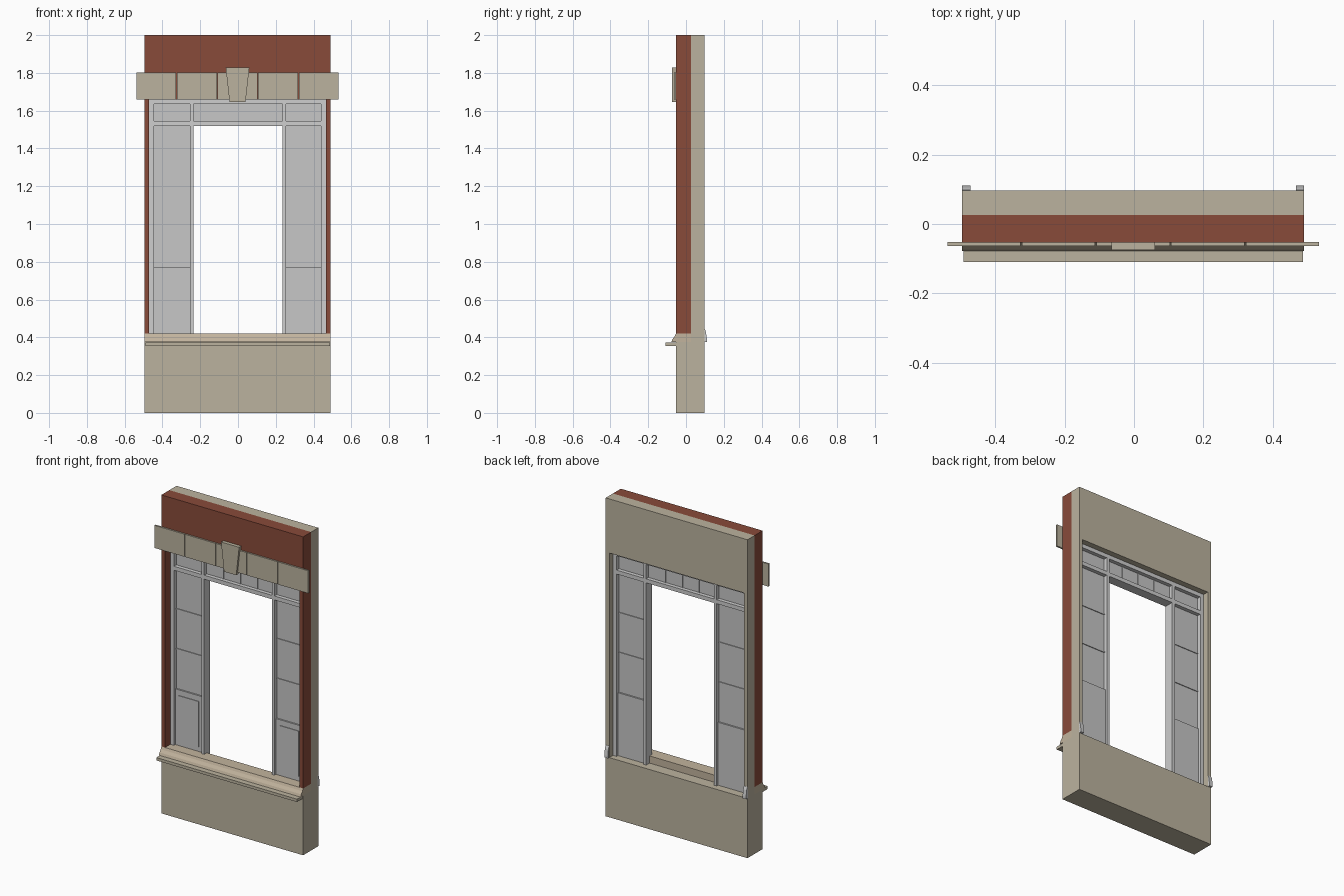
import bpy, bmesh

cube = bpy.data.objects.get("Cube")
if cube:
    bpy.data.objects.remove(cube, do_unlink=True)


def material(name, colour):
    m = bpy.data.materials.new(name)
    m.use_nodes = True
    rgba = (*colour, 1)
    m.diffuse_color = rgba
    m.node_tree.nodes["Principled BSDF"].inputs["Base Color"].default_value = rgba
    return m


STONE = material("limestone", (0.50, 0.45, 0.345))
SILL = material("warm_stone", (0.54, 0.455, 0.34))
BRICK = material("red_brick", (0.25, 0.07, 0.042))
FRAME = material("pale_grey_paint", (0.62, 0.62, 0.62))
PANE = material("grey_pane", (0.57, 0.57, 0.57))


def prism(name, mat, outline, axis, lo, hi):
    """Extrude a 2D outline along x (outline is y, z) or along y (outline is x, z)."""
    bm = bmesh.new()

    def place(p, d):
        return (d, p[0], p[1]) if axis == "x" else (p[0], d, p[1])
    a = [bm.verts.new(place(p, lo)) for p in outline]
    b = [bm.verts.new(place(p, hi)) for p in outline]
    bm.faces.new(a)
    bm.faces.new(b[::-1])
    for i in range(len(a)):
        j = (i + 1) % len(a)
        bm.faces.new((a[i], b[i], b[j], a[j]))
    bmesh.ops.recalc_face_normals(bm, faces=bm.faces)
    mesh = bpy.data.meshes.new(name)
    bm.to_mesh(mesh)
    bm.free()
    mesh.materials.append(mat)
    ob = bpy.data.objects.new(name, mesh)
    bpy.context.collection.objects.link(ob)
    return ob


def box(name, mat, x, y, z):
    return prism(name, mat, [(x[0], z[0]), (x[1], z[0]), (x[1], z[1]), (x[0], z[1])],
                 "y", *y)


# Overall limits of the wall and its opening
L, R = -0.495, 0.49
OL, OR = -0.47, 0.465
FRONT, MID, BACK = -0.053, 0.026, 0.097
HEAD, TOP = 1.66, 2.0
SILL_TOP, SILL_LOW = 0.42, 0.375


def portal(name, mat, y, foot):
    """Upside-down U of wall around the opening, in one piece."""
    prism(name, mat, [(L, foot), (OL, foot), (OL, HEAD), (OR, HEAD),
                      (OR, foot), (R, foot), (R, TOP), (L, TOP)], "y", *y)


# Wall
box("base_wall", STONE, (L, R), (FRONT, BACK), (0, SILL_LOW))
portal("brick_facing", BRICK, (FRONT, MID), SILL_TOP)
portal("stone_backing", STONE, (MID, BACK), SILL_LOW)

# Moulded sill and its projecting ledge
prism("sill_moulding", SILL, [(MID, SILL_LOW), (MID, SILL_TOP), (FRONT, SILL_TOP),
      (-0.06, 0.405), (-0.072, 0.39), (-0.078, SILL_LOW)], "x", L, R)
box("sill_ledge", STONE, (L + 0.004, R - 0.004), (-0.109, FRONT), (0.355, 0.373))

# Lintel blocks with open joints, and keystone
joints = [-0.537, -0.325, -0.11, 0.105, 0.32, 0.532]
for i in range(5):
    box(f"lintel_block_{i + 1}", STONE, (joints[i] + 0.002 * (i > 0),
        joints[i + 1] - 0.002 * (i < 4)), (-0.063, FRONT + 0.001), (HEAD, 1.802))
prism("keystone", STONE, [(-0.045, 1.647), (0.04, 1.647), (0.06, 1.828), (-0.065, 1.828)],
      "y", -0.075, FRONT + 0.001)

# Window frame: stiles, mullions, head and transom rails
FY = (0.0, 0.06)
PY = (0.024, 0.036)
stiles = [(OL, -0.445), (-0.255, -0.235), (0.235, 0.253), (0.44, OR)]
for n, x in zip(("right_stile", "right_mullion", "left_mullion", "left_stile"), stiles):
    box(n, FRAME, x, FY, (SILL_LOW, HEAD))
bays = [(stiles[i][1], stiles[i + 1][0]) for i in range(3)]
for n, x in zip(("right", "centre", "left"), bays):
    box(f"{n}_head_rail", FRAME, x, FY, (1.635, HEAD))
    box(f"{n}_transom_rail", FRAME, x, FY, (1.52, 1.545))
    box(f"{n}_transom_pane", PANE, x, PY, (1.545, 1.635))
    if n == "centre":
        # Thin upright bars in the middle transom light
        for k in (1, 2, 3):
            cx = x[0] + (x[1] - x[0]) * k / 4
            box(f"transom_bar_{k}", PANE, (cx - 0.003, cx + 0.003),
                (PY[0] - 0.005, PY[1] + 0.005), (1.545, 1.635))
        continue
    # Side light with glazing bars over a solid panel
    box(f"{n}_side_pane", PANE, x, PY, (0.77, 1.52))
    for k in (1, 2):
        z = 0.77 + 0.25 * k
        box(f"{n}_glazing_bar_{k}", PANE, x, (PY[0] - 0.005, PY[1] + 0.005),
            (z - 0.003, z + 0.003))
    box(f"{n}_lower_panel", PANE, x, (PY[0] - 0.01, PY[1] + 0.01), (SILL_LOW, 0.77))
    box(f"{n}_raised_field", PANE, (x[0] + 0.025, x[1] - 0.025),
        (PY[0] - 0.014, PY[0]), (0.45, 0.735))

# Small end brackets on the rear of the wall
for n, x in (("right", (L, L + 0.024)), ("left", (R - 0.024, R))):
    prism(f"{n}_rear_bracket", FRAME, [(0.09, SILL_LOW), (0.111, SILL_LOW),
          (0.111, 0.39), (0.105, 0.43), (0.098, 0.448), (0.09, 0.448)], "x", *x)
